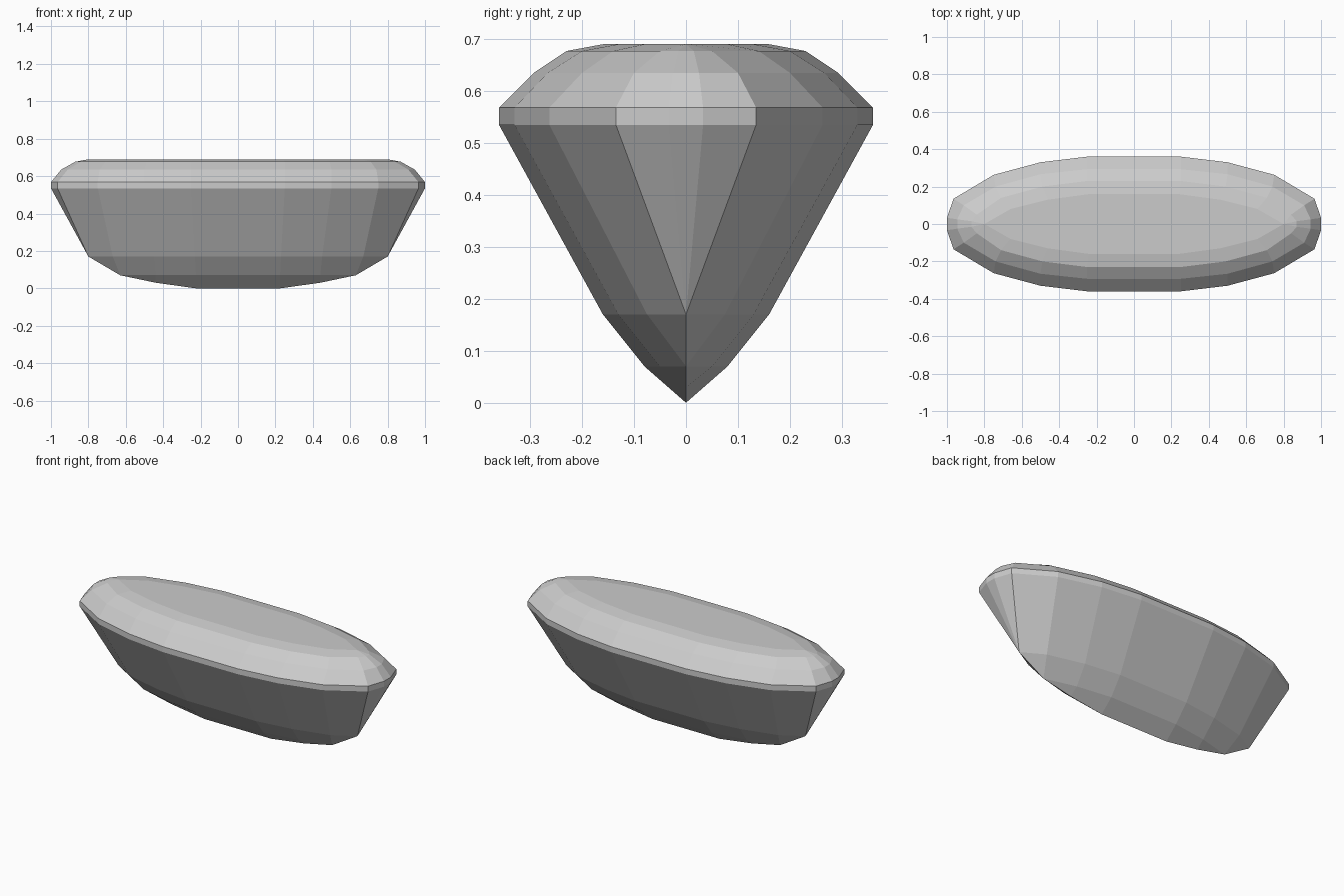
import bpy
import bmesh
from mathutils import Vector

cube = bpy.data.objects.get("Cube")
if cube:
    bpy.data.objects.remove(cube, do_unlink=True)

stone = bpy.data.materials.new("pale_grey_stone")
stone.use_nodes = True
GREY = (0.6, 0.6, 0.6, 1)
stone.diffuse_color = GREY
stone.node_tree.nodes["Principled BSDF"].inputs["Base Color"].default_value = GREY


def ring(quarter, heights):
    """Mirror a quarter outline into a full closed outline."""
    if not isinstance(heights, list):
        heights = [heights] * len(quarter)
    right = [(x, y, z) for (x, y), z in zip(quarter, heights)]
    right += [(x, -y, z) for x, y, z in reversed(right)]
    return right + [(-x, y, z) for x, y, z in reversed(right)]


def facets(name, rings, cap=False):
    """Bridge successive rings with flat facets, merging shared corners."""
    bm = bmesh.new()
    corners = {}

    def vert(p):
        key = tuple(round(c, 4) + 0.0 for c in p)
        if key not in corners:
            corners[key] = bm.verts.new(key)
        return corners[key]

    def face(points):
        verts = list(dict.fromkeys(vert(p) for p in points))
        if len(verts) > 2 and not bm.faces.get(verts):
            bm.faces.new(verts)

    for a, b in zip(rings, rings[1:]):
        for i in range(len(a)):
            j = (i + 1) % len(a)
            face((a[i], a[j], b[j], b[i]))
    if cap:
        face(rings[-1])

    # Turn every facet outward from the heart of the gem
    heart = Vector((0, 0, 0.45))
    bm.normal_update()
    for f in bm.faces:
        out = f.calc_center_median() - heart
        if f.normal.dot(out) < 0:
            f.normal_flip()
    mesh = bpy.data.meshes.new(name)
    bm.to_mesh(mesh)
    bm.free()
    mesh.materials.append(stone)
    obj = bpy.data.objects.new(name, mesh)
    bpy.context.collection.objects.link(obj)
    return obj


# Quarter outlines, from the middle of the long side to the tip
belt = [(.25, .36), (.5, .33), (.75, .263), (.965, .135), (1, .033)]
shoulder = [(.25, .293), (.5, .266), (.74, .2), (.91, .1), (.945, .025)]
rim = [(.25, .23), (.49, .2), (.71, .14), (.84, .05), (.87, .015)]
table = [(.24, .16), (.46, .13), (.66, .08), (.8, 0), (.8, 0)]
waist = [(.23, .16), (.45, .13), (.67, .075), (.8, 0), (.8, 0)]
lower = [(.225, .08), (.44, .05), (.63, 0), (.63, 0), (.8, 0)]
keel = [(.225, 0), (.44, 0), (.63, 0), (.63, 0), (.8, 0)]

top_belt, low_belt = ring(belt, .568), ring(belt, .535)

# Crown with its flat table
facets("crown", [top_belt, ring(shoulder, .635), ring(rim, .677), ring(table, .69)], cap=True)

# Thin upright band at the widest outline
facets("girdle", [low_belt, top_belt])

# Pointed underside ending in a keel
facets("pavilion", [low_belt, ring(waist, .17),
                    ring(lower, [.07, .07, .07, .07, .17]),
                    ring(keel, [0, .03, .07, .07, .17])])
